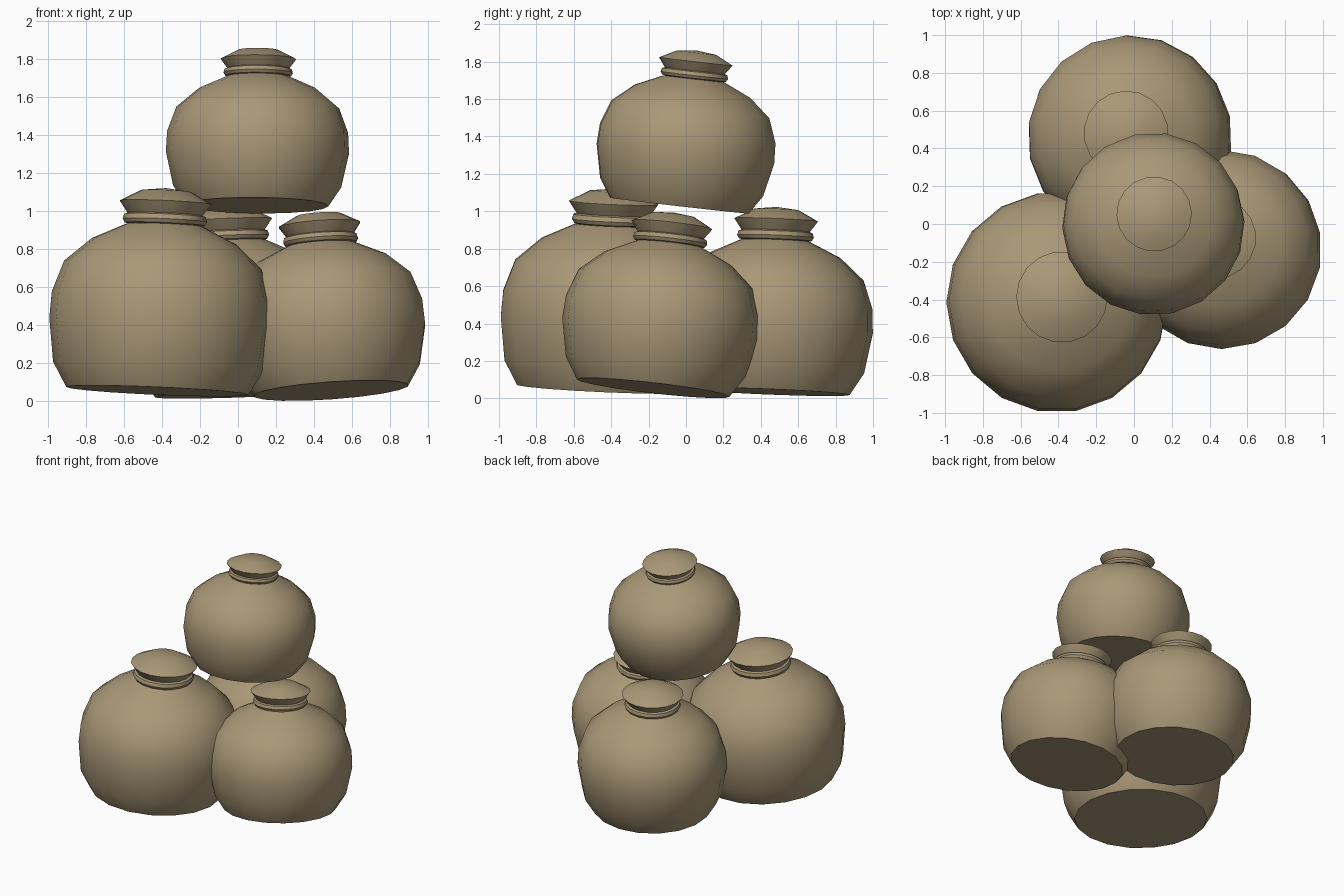
import bpy, bmesh, math
from mathutils import Matrix, Vector

cube = bpy.data.objects.get("Cube")
if cube:
    bpy.data.objects.remove(cube)

burlap = bpy.data.materials.new("tan_burlap")
burlap.use_nodes = True
colour = (0.40, 0.315, 0.185, 1)
burlap.diffuse_color = colour
burlap.node_tree.nodes["Principled BSDF"].inputs["Base Color"].default_value = colour
burlap.node_tree.nodes["Principled BSDF"].inputs["Roughness"].default_value = 0.9

SIDES = 18

# Radius and height of each ring: bulging bag, rolled tie, flared gathered top
BAG = [(0, 0), (0.48, 0), (0.555, 0.13), (0.585, 0.36), (0.578, 0.5),
       (0.52, 0.665), (0.38, 0.79), (0.2, 0.875)]
TIE = [(0.19, 0.875), (0.21, 0.88), (0.222, 0.9), (0.215, 0.925), (0.19, 0.935)]
MOUTH = [(0.17, 0.9), (0.2, 0.935), (0.242, 0.995), (0.13, 1.055), (0, 1.07)]


def lathe(name, profile, matrix, taper=1.0):
    """Spin a profile around z and place it; taper narrows the foot."""
    bm = bmesh.new()
    rings = []
    for r, z in profile:
        r *= taper + (1 - taper) * min(1, z / 0.36)
        if r == 0:
            rings.append([bm.verts.new((0, 0, z))])
        else:
            rings.append([bm.verts.new((r * math.cos(a), r * math.sin(a), z))
                          for a in (math.tau * i / SIDES for i in range(SIDES))])
    for low, high in zip(rings, rings[1:]):
        for i in range(SIDES):
            j = (i + 1) % SIDES
            corners = [low[i % len(low)], low[j % len(low)],
                       high[j % len(high)], high[i % len(high)]]
            bm.faces.new(list(dict.fromkeys(corners)))
    bmesh.ops.recalc_face_normals(bm, faces=bm.faces)
    mesh = bpy.data.meshes.new(name)
    bm.to_mesh(mesh)
    bm.free()
    mesh.materials.append(burlap)
    obj = bpy.data.objects.new(name, mesh)
    obj.matrix_world = matrix
    bpy.context.collection.objects.link(obj)
    bpy.ops.object.select_all(action='DESELECT')
    obj.select_set(True)
    bpy.context.view_layer.objects.active = obj
    bpy.ops.object.shade_smooth_by_angle(angle=math.radians(42))


def sack(name, base, lean_x, lean_y, spin, width, height, taper):
    """One tied sack, leaning by small angles in degrees."""
    place = (Matrix.Translation(Vector(base))
             @ Matrix.Rotation(math.radians(lean_y), 4, 'Y')
             @ Matrix.Rotation(math.radians(lean_x), 4, 'X')
             @ Matrix.Rotation(math.radians(spin), 4, 'Z')
             @ Matrix.Diagonal((width, width, height, 1)))
    lathe(name + "_bag", BAG, place, taper)
    lathe(name + "_tie", TIE, place)
    lathe(name + "_mouth", MOUTH, place)


# Three sacks on the ground and one resting on top
sack("front_right_sack", (-0.425, -0.43, 0.053), -2.5, 2.5, 0, 1.0, 1.0, 1.0)
sack("back_sack", (-0.01, 0.445, 0.035), -2.3, -2, 12, 0.925, 0.925, 0.97)
sack("left_sack", (0.49, -0.175, 0.055), -6.5, -4, 10, 0.9, 0.885, 0.95)
sack("top_sack", (0.10, -0.035, 1.03), -6.5, 0.5, 2, 0.825, 0.78, 0.95)
